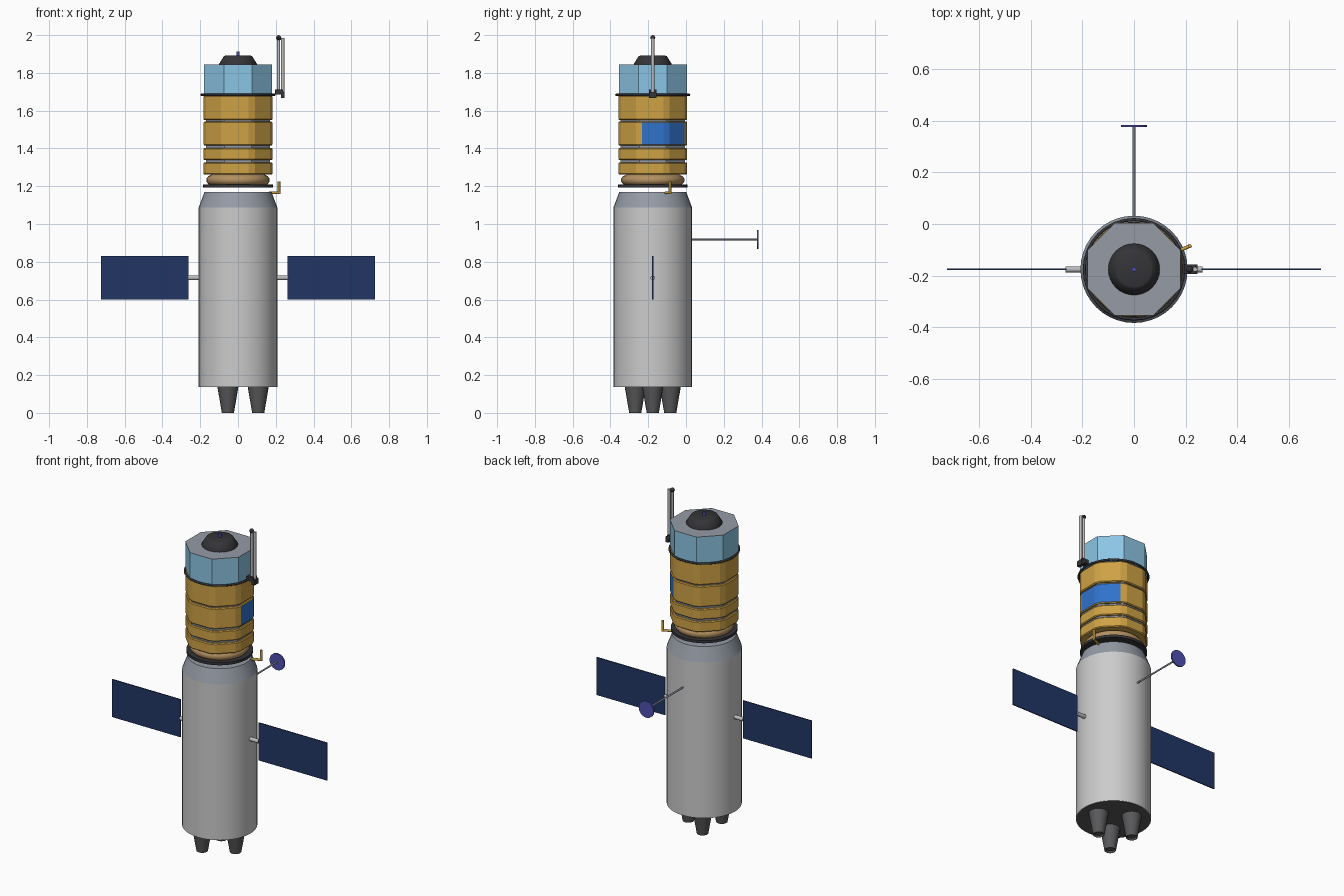
import bpy, bmesh, math
from mathutils import Vector

if "Cube" in bpy.data.objects:
    bpy.data.objects.remove(bpy.data.objects["Cube"])

CY = -0.176  # y of the main axis


def mat(name, r, g, b):
    m = bpy.data.materials.new(name)
    m.diffuse_color = (r, g, b, 1)
    m.use_nodes = True
    m.node_tree.nodes["Principled BSDF"].inputs["Base Color"].default_value = m.diffuse_color
    return m


WHITE = mat("hull_white", 0.76, 0.76, 0.78)
STEEL = mat("steel", 0.30, 0.33, 0.38)
DARK = mat("dark", 0.035, 0.035, 0.04)
NOZZLE = mat("nozzle_grey", 0.10, 0.10, 0.105)
GOLD = mat("gold_foil", 0.62, 0.36, 0.06)
TAN = mat("tan", 0.45, 0.28, 0.12)
SKY = mat("pale_blue", 0.26, 0.56, 0.78)
BLUE = mat("blue_panel", 0.03, 0.17, 0.60)
NAVY = mat("solar_navy", 0.015, 0.035, 0.13)
VIOLET = mat("dish_violet", 0.08, 0.08, 0.45)
ROD = mat("rod_grey", 0.5, 0.5, 0.52)


def finish(name, bm, mats, smooth=False):
    bmesh.ops.recalc_face_normals(bm, faces=bm.faces)
    me = bpy.data.meshes.new(name)
    bm.to_mesh(me)
    bm.free()
    ob = bpy.data.objects.new(name, me)
    bpy.context.collection.objects.link(ob)
    for m in mats:
        me.materials.append(m)
    if smooth:
        bpy.ops.object.select_all(action='DESELECT')
        bpy.context.view_layer.objects.active = ob
        ob.select_set(True)
        bpy.ops.object.shade_smooth_by_angle(angle=math.radians(35))
    return ob


def loft(name, rings, mats, smooth=False, pick=None):
    """Capped skin through equal-length rings of points; pick(face) gives a material slot."""
    bm = bmesh.new()
    loops = [[bm.verts.new(p) for p in ring] for ring in rings]
    n = len(loops[0])
    for a, b in zip(loops, loops[1:]):
        for i in range(n):
            j = (i + 1) % n
            bm.faces.new((a[i], a[j], b[j], b[i]))
    bm.faces.new(loops[0])
    bm.faces.new(loops[-1])
    bmesh.ops.recalc_face_normals(bm, faces=bm.faces)
    if pick:
        for f in bm.faces:
            f.material_index = pick(f)
    return finish(name, bm, mats, smooth)


def lathe(name, profile, m, x=0, y=CY, sides=32, turn=0.0, smooth=True):
    rings = [[(x + r * math.cos(turn + math.tau * i / sides),
               y + r * math.sin(turn + math.tau * i / sides), z) for i in range(sides)]
             for r, z in profile]
    return loft(name, rings, [m], smooth)


def rod(name, a, b, r, m, sides=12):
    a, b = Vector(a), Vector(b)
    q = (b - a).to_track_quat('Z', 'Y')
    rings = [[p + q @ Vector((r * math.cos(math.tau * i / sides),
                              r * math.sin(math.tau * i / sides), 0)) for i in range(sides)]
             for p in (a, b)]
    return loft(name, rings, [m], True)


def box(name, lo, hi, m):
    rings = [[(lo[0], lo[1], z), (hi[0], lo[1], z), (hi[0], hi[1], z), (lo[0], hi[1], z)]
             for z in (lo[2], hi[2])]
    return loft(name, rings, [m])


def torus_profile(major, minor, z, n=12):
    return [(major + minor * math.cos(t), z + minor * math.sin(t))
            for t in (math.tau * i / n for i in range(n))]


def torus(name, major, minor, z, m, sides=32):
    bm = bmesh.new()
    prof = torus_profile(major, minor, z)
    loops = [[bm.verts.new((r * math.cos(math.tau * i / sides),
                            CY + r * math.sin(math.tau * i / sides), h)) for r, h in prof]
             for i in range(sides)]
    for k in range(sides):
        a, b = loops[k], loops[(k + 1) % sides]
        for i in range(len(prof)):
            j = (i + 1) % len(prof)
            bm.faces.new((a[i], b[i], b[j], a[j]))
    return finish(name, bm, [m], True)


# Main hull, collar and three nozzles
lathe("main_hull", [(0.208, 0.138), (0.208, 1.088)], WHITE, sides=40)
lathe("hull_base_plate", [(0.204, 0.1365), (0.204, 0.15)], NOZZLE, sides=40)
lathe("hull_collar", [(0.208, 1.088), (0.177, 1.17)], STEEL, sides=40)
for k in range(3):
    a = math.tau * k / 3
    lathe(f"nozzle_{k + 1}", [(0.026, 0.01), (0.029, 0.0), (0.032, 0.0), (0.056, 0.14)], NOZZLE,
          x=0.107 * math.cos(a), y=CY + 0.107 * math.sin(a), sides=20)

# Separation ring and tan bulge below the upper module
lathe("separation_ring", [(0.185, 1.194), (0.185, 1.21)], DARK)
lathe("tan_bulge", [(0.145, 1.205), (0.158, 1.212), (0.167, 1.225), (0.167, 1.24),
                    (0.158, 1.253), (0.14, 1.262)], TAN)

# Octagonal core behind the foil panels
OCT = math.pi / 8
lathe("module_core", [(0.184, 1.266), (0.184, 1.685)], STEEL, sides=8, turn=OCT, smooth=False)


def foil_ring(apothem, z):
    """Octagon with cut corners: one flat panel per side."""
    pts = []
    for k in range(8):
        c, s = math.cos(k * math.pi / 4), math.sin(k * math.pi / 4)
        for w in (-0.056, 0.056):
            pts.append((apothem * c - w * s, CY + apothem * s + w * c, z))
    return pts


def is_blue(f):
    ang = math.degrees(math.atan2(f.normal.y, f.normal.x))
    return int(abs(f.normal.z) < 0.5 and -5 < ang < 50)


# Foil tiers, the third carrying two blue panels
tiers = [(1.262, 1.326), (1.339, 1.403), (1.416, 1.542), (1.550, 1.680)]
for k, (z0, z1) in enumerate(tiers):
    rings = [foil_ring(0.178, z0), foil_ring(0.1825, z0 + 0.005),
             foil_ring(0.1825, z1 - 0.005), foil_ring(0.178, z1)]
    loft(f"foil_tier_{k + 1}", rings, [GOLD, BLUE], pick=is_blue if k == 2 else None)

# Pale blue top section with its grey lid, dark cap and nub
torus("rim_ring", 0.193, 0.006, 1.684, DARK)
R = 0.18 / math.cos(OCT)
lathe("top_section", [(R, 1.684), (R, 1.841)], SKY, sides=8, turn=OCT, smooth=False)
lathe("top_lid", [(R, 1.841), (R, 1.844)], STEEL, sides=8, turn=OCT, smooth=False)
lathe("docking_cap", [(0.1, 1.843), (0.1, 1.848), (0.075, 1.888), (0.068, 1.891)], DARK)
lathe("cap_nub", [(0.009, 1.89), (0.009, 1.912)], VIOLET, sides=12)

# Folded antenna mast on the right
box("mast_bracket", (0.195, CY - 0.019, 1.685), (0.238, CY + 0.019, 1.711), DARK)
box("mast_hinge", (0.228, CY - 0.019, 1.667), (0.247, CY + 0.019, 1.70), DARK)
rod("mast_inner", (0.215, CY, 1.70), (0.215, CY, 1.985), 0.008, ROD)
rod("mast_outer", (0.237, CY, 1.69), (0.237, CY, 1.985), 0.009, ROD)
rod("mast_link", (0.212, CY, 1.98), (0.243, CY, 1.98), 0.005, ROD)
lathe("mast_tip", [(0.002, 1.972), (0.009, 1.976), (0.014, 1.986), (0.009, 1.996), (0.002, 2.0)],
      DARK, x=0.215, sides=16)

# Small gold elbow pipe
rod("elbow_arm", (0.165, -0.108, 1.165), (0.222, -0.083, 1.165), 0.007, GOLD)
rod("elbow_upright", (0.217, -0.085, 1.16), (0.217, -0.085, 1.224), 0.007, GOLD)

# Solar wings, mirrored left and right
for side, s in (("left", -1), ("right", 1)):
    rod(f"{side}_wing_arm", (s * 0.195, CY, 0.715), (s * 0.265, CY, 0.715), 0.012, ROD)
    xs = sorted((s * 0.262, s * 0.725))
    box(f"{side}_solar_wing", (xs[0], CY - 0.003, 0.6), (xs[1], CY + 0.003, 0.83), NAVY)

# Rear dish on its boom
rod("dish_boom", (0, 0.02, 0.918), (0, 0.378, 0.918), 0.005, STEEL)
rod("dish", (0, 0.376, 0.918), (0, 0.384, 0.918), 0.05, VIOLET, sides=32)
